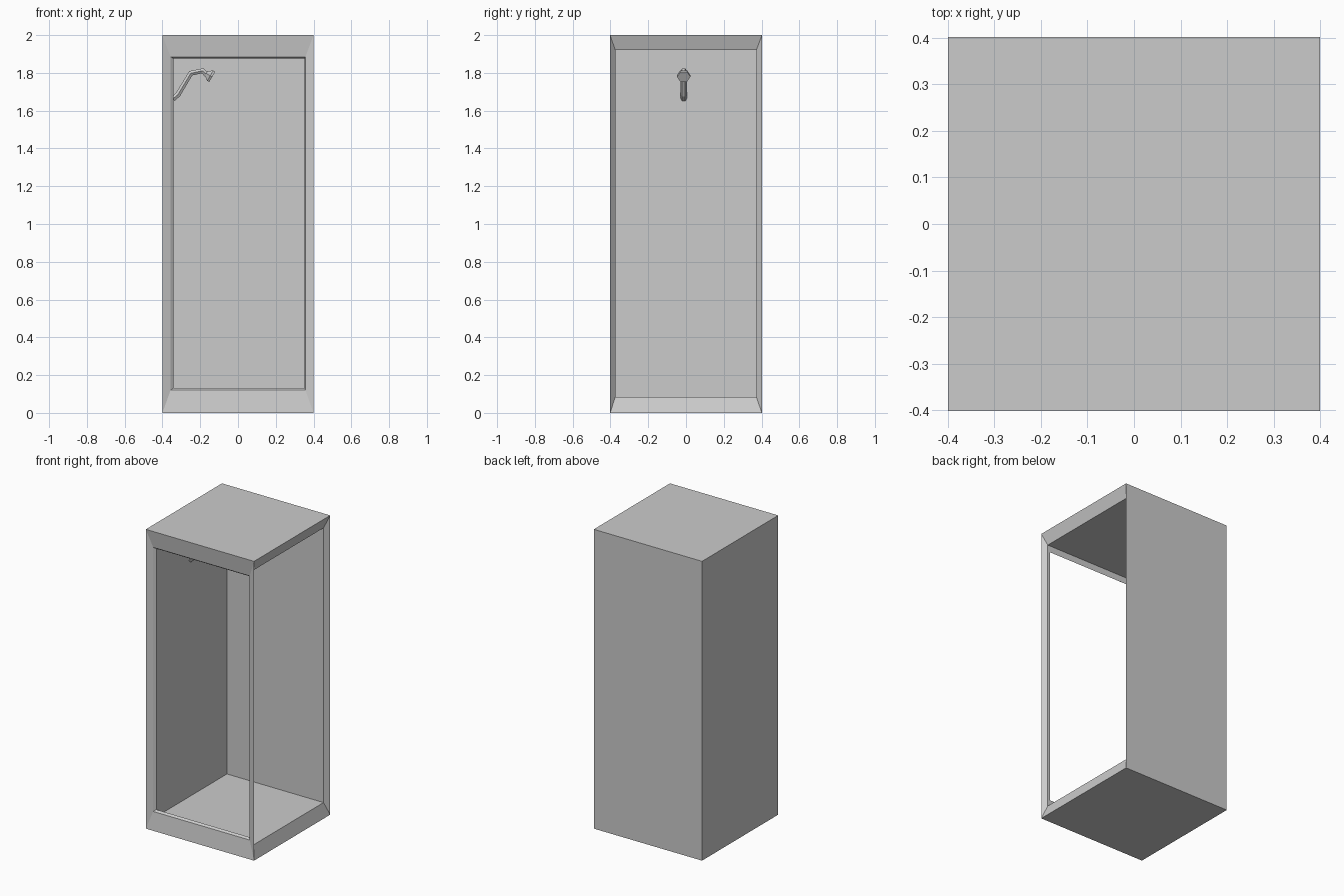
import bpy, bmesh
from mathutils import Vector, Matrix

if "Cube" in bpy.data.objects:
    bpy.data.objects.remove(bpy.data.objects["Cube"])


def front_rect(y, x0, x1, z0, z1):
    return [(x0, y, z0), (x1, y, z0), (x1, y, z1), (x0, y, z1)]


def side_rect(x, y0, y1, z0, z1):
    return [(x, y0, z0), (x, y1, z0), (x, y1, z1), (x, y0, z1)]


def level_rect(z, x0, x1, y0, y1):
    return [(x0, y0, z), (x1, y0, z), (x1, y1, z), (x0, y1, z)]


def make_object(name, bm):
    bmesh.ops.remove_doubles(bm, verts=bm.verts, dist=0.0005)
    bmesh.ops.recalc_face_normals(bm, faces=bm.faces)
    mesh = bpy.data.meshes.new(name)
    bm.to_mesh(mesh)
    bm.free()
    ob = bpy.data.objects.new(name, mesh)
    bpy.context.collection.objects.link(ob)
    return ob


# Cabin: outer box and inner room joined by bevelled front and right openings
bm = bmesh.new()


def quad(points):
    bm.faces.new([bm.verts.new(p) for p in points])


def bridge(rings):
    for a, b in zip(rings, rings[1:]):
        for i in range(4):
            j = (i + 1) % 4
            quad([a[i], a[j], b[j], b[i]])


X, Y = 0.4, 0.402
outer = (-X, X, -Y, Y, 0, 2)
inner = (-0.342, 0.372, -0.374, 0.372, 0.085, 1.92)
for x0, x1, y0, y1, z0, z1 in (outer, inner):
    quad(side_rect(x0, y0, y1, z0, z1))     # left wall
    quad(front_rect(y1, x0, x1, z0, z1))    # back wall
    quad(level_rect(z0, x0, x1, y0, y1))    # floor
    quad(level_rect(z1, x0, x1, y0, y1))    # roof

bridge([front_rect(-Y, -X, X, 0, 2),
        front_rect(-0.386, -0.357, 0.357, 0.12, 1.885),
        front_rect(-0.374, -0.342, 0.353, 0.132, 1.876),
        front_rect(inner[2], inner[0], inner[1], inner[4], inner[5])])
bridge([side_rect(X, -Y, Y, 0, 2), side_rect(inner[1], *inner[2:])])
make_object("shower_cabin", bm)

# Bent shower pipe coming out of the left wall
path = [(-0.345, 1.662), (-0.318, 1.685), (-0.25, 1.798),
        (-0.187, 1.811), (-0.165, 1.79)]
curve = bpy.data.curves.new("shower_pipe", 'CURVE')
curve.dimensions = '3D'
curve.bevel_depth = 0.016
curve.bevel_resolution = 1
curve.use_fill_caps = True
spline = curve.splines.new('POLY')
spline.points.add(len(path) - 1)
for p, (x, z) in zip(spline.points, path):
    p.co = (x, -0.012, z, 1)
spline.use_smooth = False
bpy.context.collection.objects.link(bpy.data.objects.new("shower_pipe", curve))

# Flared shower head, tilted away from the wall
bm = bmesh.new()
axis = Vector((0.86, 0, -0.5))
turn = Vector((0, 0, 1)).rotation_difference(axis).to_matrix().to_4x4()
base = Vector((-0.147, -0.012, 1.785))
for r1, r2, depth, shift in ((0.016, 0.037, 0.024, -0.012), (0.037, 0.035, 0.012, 0.006)):
    bmesh.ops.create_cone(bm, cap_ends=True, segments=6, radius1=r1, radius2=r2, depth=depth,
                          matrix=Matrix.Translation(base + axis * shift) @ turn)
make_object("shower_head", bm)
